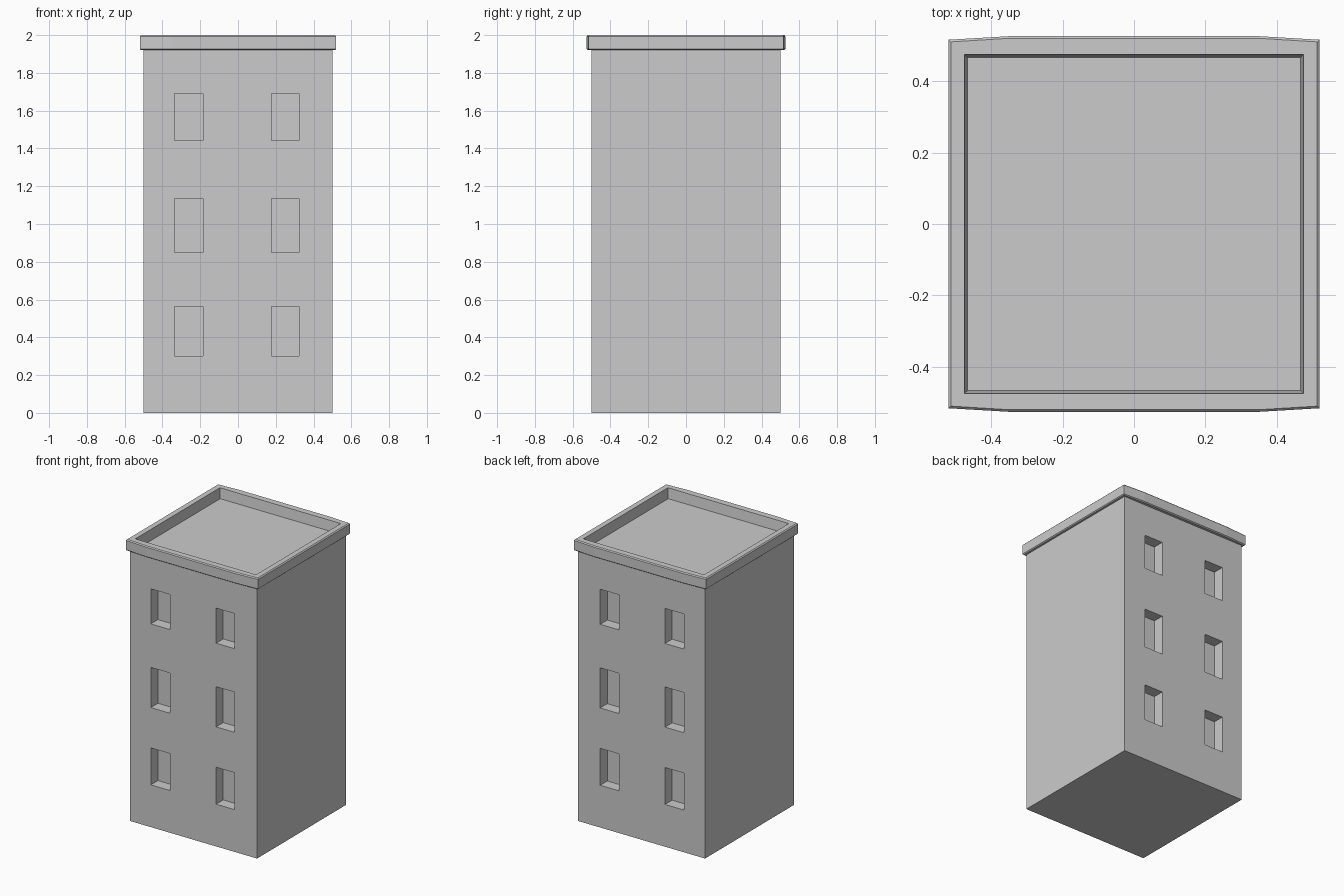
import bpy, bmesh

if "Cube" in bpy.data.objects:
    bpy.data.objects.remove(bpy.data.objects["Cube"])


def finish(name, bm):
    bmesh.ops.recalc_face_normals(bm, faces=bm.faces)
    mesh = bpy.data.meshes.new(name)
    bm.to_mesh(mesh)
    bm.free()
    obj = bpy.data.objects.new(name, mesh)
    bpy.context.collection.objects.link(obj)
    return obj


def add_box(bm, x0, x1, y0, y1, z0, z1):
    verts = bmesh.ops.create_cube(bm, size=1)["verts"]
    for v in verts:
        v.co = (x1 if v.co.x > 0 else x0, y1 if v.co.y > 0 else y0, z1 if v.co.z > 0 else z0)


# Tower block, its top forming the sunken roof
TOP = 1.928
bm = bmesh.new()
add_box(bm, -0.5, 0.5, -0.5, 0.5, 0, TOP)
body = finish("building_body", bm)

# Window recesses on front and back
DEPTH = 0.08
bm = bmesh.new()
for x0, x1 in ((-0.335, -0.185), (0.178, 0.324)):
    for z0, z1 in ((0.30, 0.562), (0.849, 1.134), (1.443, 1.692)):
        add_box(bm, x0, x1, -0.6, -0.5 + DEPTH, z0, z1)
        add_box(bm, x0, x1, 0.5 - DEPTH, 0.6, z0, z1)
cutter = finish("window_cutter", bm)
cutter.hide_render = True
cutter.hide_viewport = True
cut = body.modifiers.new("windows", "BOOLEAN")
cut.operation = "DIFFERENCE"
cut.solver = "EXACT"
cut.object = cutter

# Parapet: closed profile swept round the roof; front and back bow out slightly
# (half width, half depth at corner, half depth at middle, height)
profile = [
    (0.465, 0.465, 0.465, 1.92),
    (0.513, 0.510, 0.518, 1.92),
    (0.520, 0.516, 0.526, 1.926),
    (0.520, 0.516, 0.526, 1.993),
    (0.513, 0.510, 0.520, 2.0),
    (0.475, 0.475, 0.475, 2.0),
]
bm = bmesh.new()
rings = []
for hx, hy, hm, z in profile:
    plan = [(-hx, -hy), (-0.35, -hm), (0.35, -hm), (hx, -hy),
            (hx, hy), (0.35, hm), (-0.35, hm), (-hx, hy)]
    rings.append([bm.verts.new((x, y, z)) for x, y in plan])
for i, a in enumerate(rings):
    b = rings[(i + 1) % len(rings)]
    for j in range(8):
        k = (j + 1) % 8
        bm.faces.new((a[j], a[k], b[k], b[j]))
finish("roof_parapet", bm)
